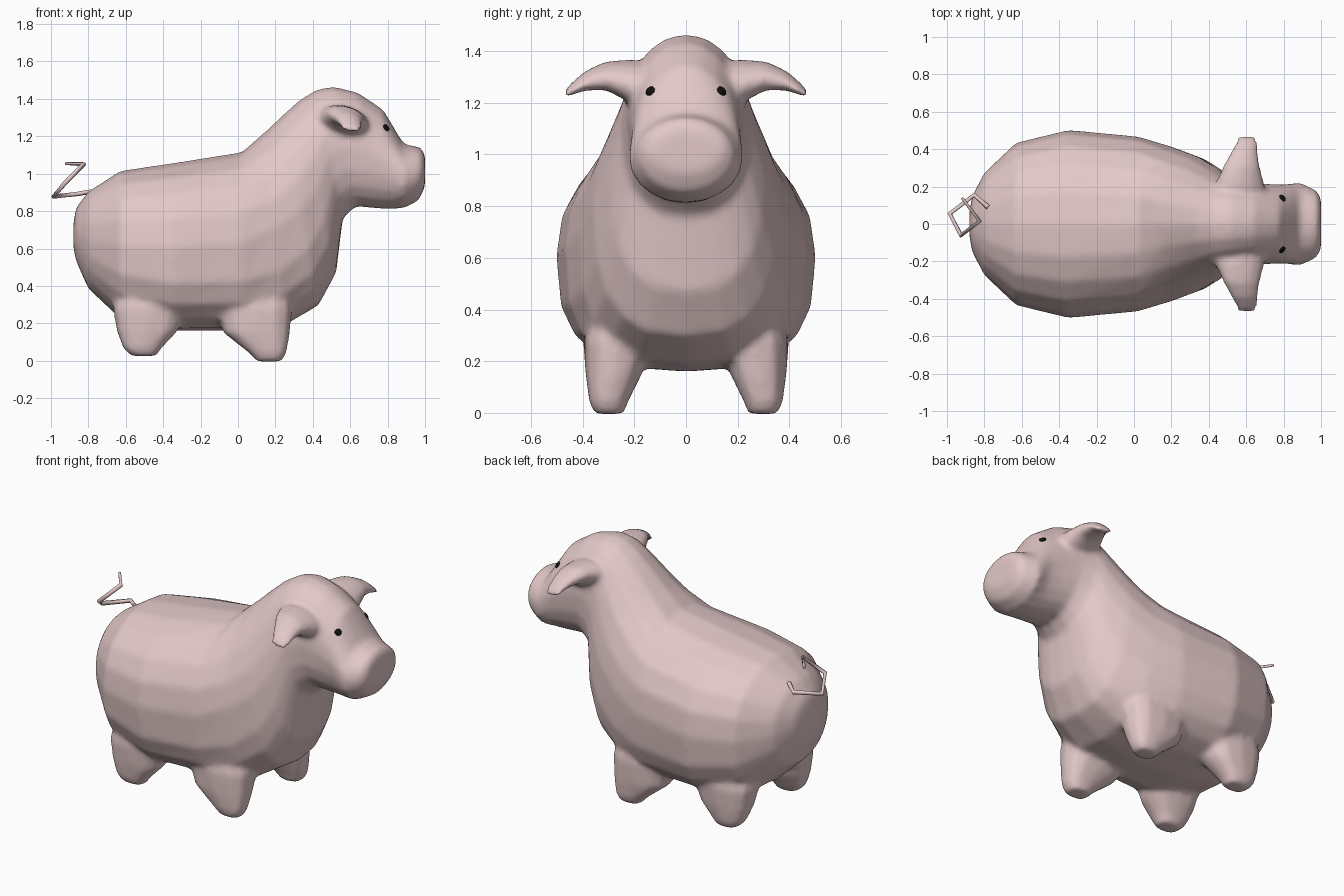
import bpy, bmesh, math
from mathutils import Vector

if "Cube" in bpy.data.objects:
    bpy.data.objects.remove(bpy.data.objects["Cube"])


def material(name, rgb):
    m = bpy.data.materials.new(name)
    m.diffuse_color = (*rgb, 1)
    m.use_nodes = True
    m.node_tree.nodes["Principled BSDF"].inputs["Base Color"].default_value = m.diffuse_color
    return m


PINK = material("pink skin", (0.77, 0.58, 0.58))
BLACK = material("eye black", (0.005, 0.005, 0.005))


def ring(center, a, b, n, up=2.0, low=None):
    """Superellipse around center; exponent up on the +a half, low on the -a half."""
    pts = []
    for i in range(n):
        t = 2 * math.pi * i / n
        c, s = math.cos(t), math.sin(t)
        p = up if c >= 0 or low is None else low
        ca = math.copysign(abs(c) ** (2 / p), c)
        sb = math.copysign(abs(s) ** (2 / p), s)
        pts.append(Vector(center) + Vector(a) * ca + Vector(b) * sb)
    return pts


def loft(bm, rings):
    loops = [[bm.verts.new(p) for p in r] for r in rings]
    n = len(loops[0])
    faces = [bm.faces.new(loops[0]), bm.faces.new(loops[-1])]
    for r0, r1 in zip(loops, loops[1:]):
        for i in range(n):
            j = (i + 1) % n
            faces.append(bm.faces.new((r0[i], r0[j], r1[j], r1[i])))
    bmesh.ops.recalc_face_normals(bm, faces=faces)


def make_object(name, bm, mat):
    for f in bm.faces:
        f.smooth = True
    me = bpy.data.meshes.new(name)
    bm.to_mesh(me)
    bm.free()
    me.materials.append(mat)
    ob = bpy.data.objects.new(name, me)
    bpy.context.collection.objects.link(ob)
    return ob


# Body, neck, head and snout:
# top x, top z, bottom x, bottom z, half width, upper exponent, lower exponent
sections = [
    (-0.88, 0.74, -0.88, 0.60, 0.07, 2.0, 2.0),
    (-0.865, 0.82, -0.865, 0.53, 0.15, 2.0, 2.0),
    (-0.80, 0.905, -0.80, 0.385, 0.275, 2.1, 2.2),
    (-0.63, 1.015, -0.63, 0.225, 0.435, 2.2, 2.6),
    (-0.36, 1.055, -0.34, 0.16, 0.503, 2.2, 2.8),
    (0.02, 1.115, 0.02, 0.16, 0.468, 2.1, 2.9),
    (0.14, 1.22, 0.25, 0.19, 0.415, 1.9, 2.9),
    (0.25, 1.325, 0.43, 0.295, 0.36, 1.9, 2.7),
    (0.33, 1.395, 0.525, 0.47, 0.305, 2.0, 2.5),
    (0.42, 1.45, 0.56, 0.76, 0.252, 2.1, 2.4),
    (0.51, 1.467, 0.63, 0.825, 0.23, 2.1, 2.4),
    (0.64, 1.435, 0.73, 0.815, 0.217, 2.0, 2.4),
    (0.775, 1.345, 0.80, 0.81, 0.21, 1.85, 2.3),
    (0.885, 1.16, 0.885, 0.815, 0.224, 2.0, 2.1),
    (0.98, 1.14, 0.965, 0.855, 0.183, 2.0, 2.0),
    (1.0, 1.10, 1.0, 0.93, 0.14, 2.0, 2.0),
]
pig = bmesh.new()
rings = []
for tx, tz, bx, bz, w, up, low in sections:
    top, bot = Vector((tx, 0, tz)), Vector((bx, 0, bz))
    rings.append(ring((top + bot) / 2, (top - bot) / 2, (0, w, 0), 20, up, low))
loft(pig, rings)

# Stubby legs: z, x min, x max, y min, y max
front_leg = [(-0.004, 0.10, 0.235, 0.24, 0.355), (0.04, 0.06, 0.26, 0.225, 0.375),
             (0.15, -0.08, 0.28, 0.17, 0.39), (0.28, -0.12, 0.29, 0.13, 0.395),
             (0.46, -0.02, 0.24, 0.15, 0.34)]
back_leg = [(0.025, -0.57, -0.435, 0.245, 0.355), (0.065, -0.615, -0.41, 0.225, 0.375),
            (0.16, -0.65, -0.32, 0.17, 0.39), (0.28, -0.67, -0.28, 0.13, 0.40),
            (0.46, -0.62, -0.32, 0.15, 0.36)]
# Ears: y, centre x, centre z, half x, half z
ear = [(0.10, 0.56, 1.28, 0.13, 0.07), (0.21, 0.565, 1.282, 0.135, 0.085),
       (0.31, 0.575, 1.305, 0.10, 0.055), (0.39, 0.59, 1.285, 0.073, 0.038),
       (0.445, 0.602, 1.252, 0.062, 0.023), (0.47, 0.605, 1.234, 0.05, 0.012)]
for s in (1, -1):
    for spec in (front_leg, back_leg):
        loft(pig, [ring(((x0 + x1) / 2, s * (y0 + y1) / 2, z),
                        ((x1 - x0) / 2, 0, 0), (0, (y1 - y0) / 2, 0), 12, 2.6)
                   for z, x0, x1, y0, y1 in spec])
    loft(pig, [ring((x, s * y, z), (hx, 0, -0.15 * hx), (0, 0, hz), 12)
               for y, x, z, hx, hz in ear])

# Fuse body, legs and ears into one soft skin
body = make_object("pig_body", pig, PINK)
rm = body.modifiers.new("fuse", 'REMESH')
rm.mode = 'VOXEL'
rm.voxel_size = 0.015
rm.use_smooth_shade = True
sm = body.modifiers.new("soften", 'SMOOTH')
sm.factor = 0.5
sm.iterations = 12
bpy.context.view_layer.update()
skin = body.evaluated_get(bpy.context.evaluated_depsgraph_get())

# Eyes: flat domes lying on the face surface
hits = [skin.ray_cast(Vector((2, s * 0.138, 1.245)), Vector((-1, 0, 0)))[1:3] for s in (1, -1)]
hits = [(loc.copy(), nor.copy()) for loc, nor in hits]
for side, (loc, nor) in zip(("left", "right"), hits):
    u = nor.orthogonal().normalized()
    v = nor.cross(u)
    bm = bmesh.new()
    loft(bm, [ring(loc + nor * h, u * r, v * r, 12)
              for h, r in ((-0.01, 0.02), (0.003, 0.02), (0.007, 0.012))])
    make_object(f"eye_{side}", bm, BLACK)

# Curly tail as a thin angular spiral tube
path = [(-0.78, 0.09, 0.905), (-0.855, 0.155, 0.892), (-0.985, 0.055, 0.878),
        (-0.925, -0.06, 0.95), (-0.825, 0.015, 1.05), (-0.92, 0.14, 1.055)]
cu = bpy.data.curves.new("tail", 'CURVE')
cu.dimensions = '3D'
cu.bevel_depth = 0.013
cu.bevel_resolution = 1
cu.use_fill_caps = True
sp = cu.splines.new('POLY')
sp.points.add(len(path) - 1)
for p, co in zip(sp.points, path):
    p.co = (*co, 1)
sp.points[-1].radius = 0.6
cu.materials.append(PINK)
bpy.context.collection.objects.link(bpy.data.objects.new("tail", cu))
